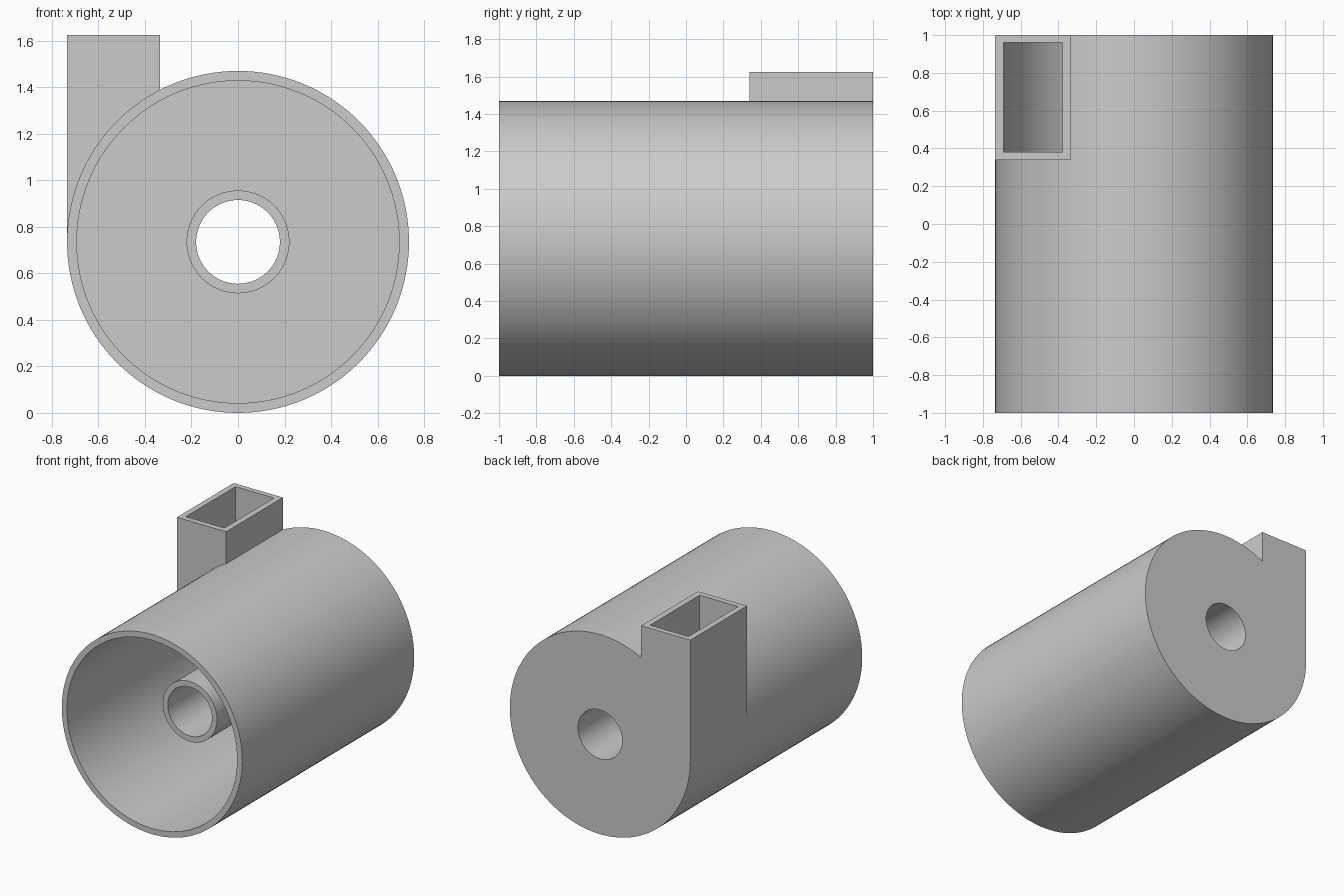
import bpy
from math import pi, radians

# Remove the default cube only
cube = bpy.data.objects.get("Cube")
if cube:
    bpy.data.objects.remove(cube, do_unlink=True)

R = 0.735          # outer radius, also the height of the axis
WALL = 0.042
TOP = 1.625        # top of the duct
PLATE = 0.96       # inner face of the back plate

grey = bpy.data.materials.new("plain grey")
grey.use_nodes = True
colour = (0.6, 0.6, 0.6, 1)
grey.diffuse_color = colour
grey.node_tree.nodes["Principled BSDF"].inputs["Base Color"].default_value = colour


def cylinder(name, radius, y0, y1, sides=128):
    """Cylinder lying along y on the shared axis."""
    bpy.ops.mesh.primitive_cylinder_add(
        vertices=sides, radius=radius, depth=y1 - y0,
        location=(0, (y0 + y1) / 2, R), rotation=(pi / 2, 0, 0))
    return finish(name)


def box(name, low, high):
    """Box between two opposite corners."""
    bpy.ops.mesh.primitive_cube_add(
        size=1, location=[(a + b) / 2 for a, b in zip(low, high)])
    bpy.context.object.scale = [b - a for a, b in zip(low, high)]
    return finish(name)


def finish(name):
    obj = bpy.context.object
    obj.name = name
    bpy.ops.object.transform_apply(location=True, rotation=True, scale=True)
    obj.data.materials.append(grey)
    return obj


def combine(target, other, operation):
    """Apply an exact boolean and discard the helper."""
    mod = target.modifiers.new(other.name, 'BOOLEAN')
    mod.operation = operation
    mod.solver = 'EXACT'
    mod.object = other
    bpy.ops.object.select_all(action='DESELECT')
    target.select_set(True)
    bpy.context.view_layer.objects.active = target
    bpy.ops.object.modifier_apply(modifier=mod.name)
    bpy.data.objects.remove(other, do_unlink=True)


# Drum with the upright duct on its side, left long at the back
housing = cylinder("housing", R, -1, 1.1)
combine(housing, box("duct", (-R + 0.0001, 0.34, R), (-0.335, 1.1, TOP)), 'UNION')

# Hollow drum and duct channel opening into it
combine(housing, cylinder("cavity", R - WALL, -1.1, PLATE), 'DIFFERENCE')
combine(housing, box("duct_channel", (-0.692, 0.382, 0.76),
                     (-0.379, PLATE, TOP + 0.1)), 'DIFFERENCE')

# Central tube, bored right through the back plate
combine(housing, cylinder("inner_tube", 0.221, -0.56, 1.05, 96), 'UNION')
combine(housing, cylinder("bore", 0.18, -1.2, 1.2, 96), 'DIFFERENCE')

# Trim the back flush
combine(housing, box("back_trim", (-2, 1, -1), (2, 2, 3)), 'DIFFERENCE')

# Smooth round walls, crisp edges
housing.select_set(True)
bpy.context.view_layer.objects.active = housing
bpy.ops.object.shade_smooth_by_angle(angle=radians(25))
